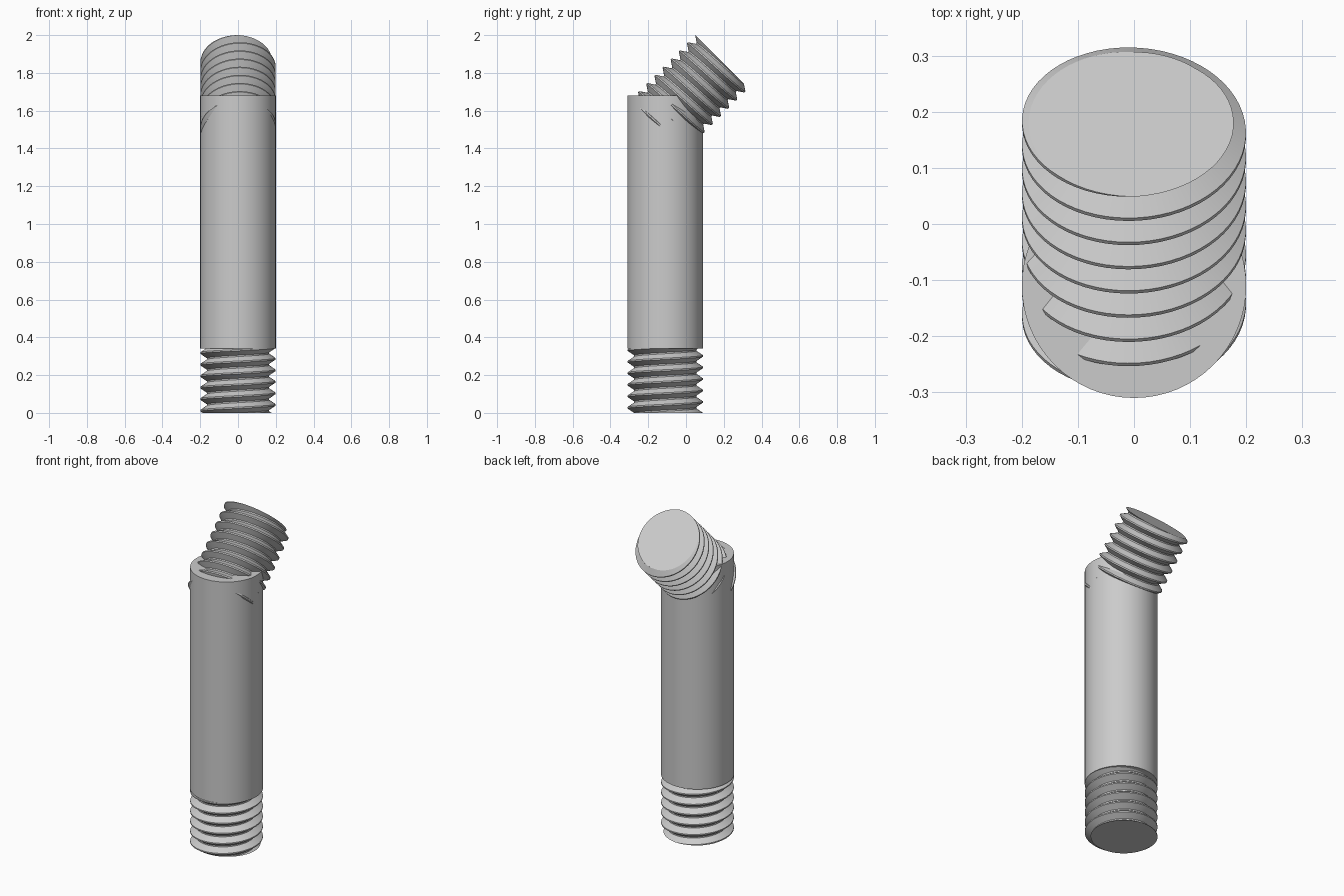
import bpy, bmesh, math

cube = bpy.data.objects.get("Cube")
if cube:
    bpy.data.objects.remove(cube)

STEPS = 64                 # sides per turn
CREST, ROOT = 0.1995, 0.165
PITCH, LENGTH = 0.061, 0.512
SHAFT_Y = -0.11

steel = bpy.data.materials.new("light_grey_steel")
steel.use_nodes = True
colour = (0.6, 0.6, 0.6, 1)
steel.diffuse_color = colour
steel.node_tree.nodes["Principled BSDF"].inputs["Base Color"].default_value = colour


def add_object(name, bm, location, tilt=0):
    mesh = bpy.data.meshes.new(name)
    bm.to_mesh(mesh)
    bm.free()
    mesh.materials.append(steel)
    obj = bpy.data.objects.new(name, mesh)
    bpy.context.collection.objects.link(obj)
    obj.location = location
    obj.rotation_euler.x = tilt
    bpy.ops.object.select_all(action='DESELECT')
    obj.select_set(True)
    bpy.context.view_layer.objects.active = obj
    bpy.ops.object.shade_smooth_by_angle(angle=math.radians(30))
    return obj


def thread_mesh():
    """Right-hand screw thread hanging down from its end face at z = 0."""
    # One pitch of the thread: crest flat, flank, root flat, flank
    profile = [(-0.06, CREST), (0.06, CREST), (0.44, ROOT), (0.56, ROOT), (0.94, CREST)]
    start = math.radians(-110)
    turns = math.ceil(LENGTH / PITCH) + 4
    bm = bmesh.new()
    previous = None
    for i in range(turns * STEPS + 1):
        turn = i / STEPS - turns + 2
        angle = start + turn * math.tau
        row = [bm.verts.new((r * math.cos(angle), r * math.sin(angle), (turn + t) * PITCH))
               for t, r in profile]
        if previous:
            for j in range(len(profile) - 1):
                bm.faces.new((previous[j], row[j], row[j + 1], previous[j + 1]))
        previous = row
    bmesh.ops.remove_doubles(bm, verts=bm.verts, dist=0.00005)

    # Trim both ends square and close them
    for z, side in ((0, 1), (-LENGTH, -1)):
        cut = bmesh.ops.bisect_plane(
            bm, geom=bm.verts[:] + bm.edges[:] + bm.faces[:], dist=0.00001,
            plane_co=(0, 0, z), plane_no=(0, 0, side), clear_outer=True)
        rim = [e for e in cut["geom_cut"] if isinstance(e, bmesh.types.BMEdge)]
        bmesh.ops.edgenet_fill(bm, edges=rim)
    bmesh.ops.recalc_face_normals(bm, faces=bm.faces)
    return bm


# Plain round shaft
bm = bmesh.new()
bottom, top = 0.34, 1.68
bmesh.ops.create_cone(bm, cap_ends=True, segments=STEPS, radius1=0.2, radius2=0.2,
                      depth=top - bottom)
add_object("shaft", bm, (0, SHAFT_Y, (top + bottom) / 2))

# Threaded ends: one straight down, one leaning back
add_object("lower_thread", thread_mesh(), (0, SHAFT_Y, 0), math.pi)
add_object("upper_thread", thread_mesh(), (0, 0.19, 1.859), -math.pi / 4)
